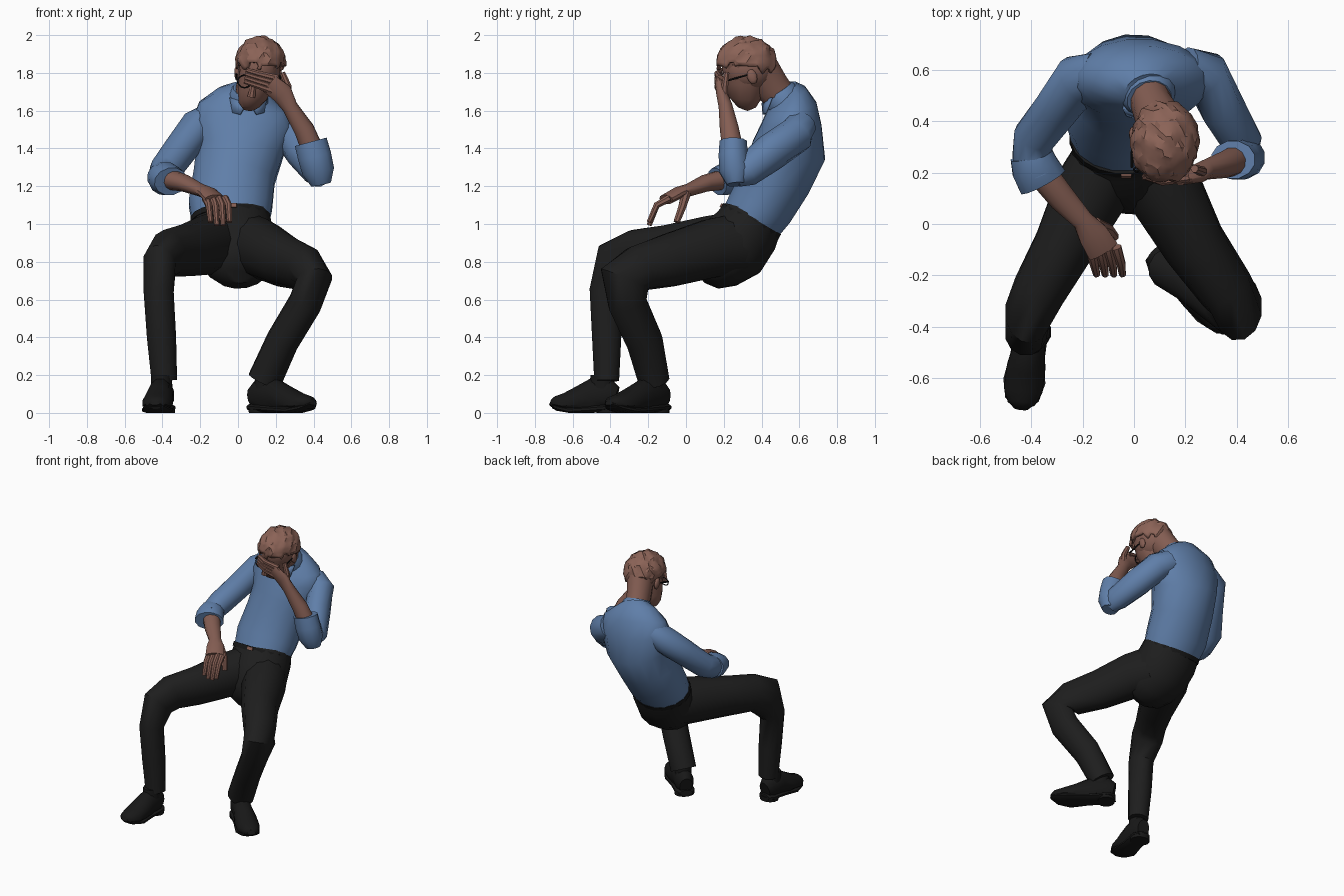
import bpy, bmesh, math, random
from mathutils import Vector, Matrix

random.seed(4)
cube = bpy.data.objects.get("Cube")
if cube:
    bpy.data.objects.remove(cube, do_unlink=True)


def material(name, r, g, b):
    m = bpy.data.materials.new(name)
    m.use_nodes = True
    m.diffuse_color = (r, g, b, 1)
    bsdf = m.node_tree.nodes["Principled BSDF"]
    bsdf.inputs["Base Color"].default_value = (r, g, b, 1)
    bsdf.inputs["Roughness"].default_value = 0.8
    return m


SHIRT = material("blue shirt", .115, .21, .395)
SKIN = material("skin", .23, .11, .085)
HAIR = material("hair", .26, .125, .095)
CLOTH = material("black trousers", .013, .013, .013)
LEATHER = material("black leather", .009, .009, .009)

X, Z = Vector((1, 0, 0)), Vector((0, 0, 1))


def finish(name, bm, mat, angle=40):
    bmesh.ops.recalc_face_normals(bm, faces=bm.faces)
    mesh = bpy.data.meshes.new(name)
    bm.to_mesh(mesh)
    bm.free()
    mesh.materials.append(mat)
    ob = bpy.data.objects.new(name, mesh)
    bpy.context.collection.objects.link(ob)
    bpy.ops.object.select_all(action='DESELECT')
    ob.select_set(True)
    bpy.context.view_layer.objects.active = ob
    bpy.ops.object.shade_smooth_by_angle(angle=math.radians(angle))
    return ob


def loft(name, rings, mat, ref=X, sides=12, floor=None):
    """Skin elliptical rings (x, y, z, half width, half depth); ref is the width axis."""
    bm = bmesh.new()
    centres = [Vector(r[:3]) for r in rings]
    loops = []
    for i, r in enumerate(rings):
        before, after = centres[max(i - 1, 0)], centres[min(i + 1, len(rings) - 1)]
        a, b = (centres[i] - before).normalized(), (after - centres[i]).normalized()
        t = (a + b).normalized()
        u = (ref - t * ref.dot(t)).normalized()
        v = t.cross(u)
        loop = []
        for k in range(sides):
            ang = math.tau * (k + .5) / sides
            p = centres[i] + u * math.cos(ang) * r[3] + v * math.sin(ang) * r[4]
            if floor is not None:
                p.z = max(p.z, floor)
            loop.append(bm.verts.new(p))
        loops.append(loop)
    for lo, hi in zip(loops, loops[1:]):
        for k in range(sides):
            n = (k + 1) % sides
            bm.faces.new((lo[k], lo[n], hi[n], hi[k]))
    bm.faces.new(loops[0])
    bm.faces.new(loops[-1])
    return finish(name, bm, mat)


def rod(name, points, radius, mat, ref=X, sides=8):
    n = len(points) - 1
    return loft(name, [(*p, radius * (1 - .35 * i / n), radius * (1 - .35 * i / n))
                       for i, p in enumerate(points)], mat, ref, sides)


def ball(name, centre, size, mat, rot=None, detail=3):
    bm = bmesh.new()
    bmesh.ops.create_icosphere(bm, subdivisions=detail, radius=1)
    m = Matrix.Translation(centre) @ (rot or Matrix()) @ Matrix.Diagonal((*size, 1))
    bmesh.ops.transform(bm, matrix=m, verts=bm.verts)
    return finish(name, bm, mat)


# Shirt body, leaning forward into rounded shoulders
loft("shirt_body", [
    (-.04, .335, 1.0, .205, .165), (-.04, .4, 1.1, .225, .18), (-.02, .485, 1.25, .22, .19),
    (.01, .545, 1.39, .235, .2), (.025, .56, 1.53, .275, .16),
    (.03, .56, 1.62, .24, .135), (.04, .54, 1.68, .155, .105), (.05, .52, 1.71, .09, .075)],
    SHIRT, sides=16)
loft("shirt_collar", [(.05, .53, 1.64, .115, .1), (.055, .5, 1.685, .105, .1),
                      (.06, .485, 1.71, .088, .085)], SHIRT, sides=14)
for label, s in (("right", -1), ("left", 1)):
    bm = bmesh.new()
    corners = [(.055 + s * .01, .4, 1.64), (.055 + s * .1, .45, 1.67),
               (.055 + s * .085, .42, 1.59), (.055 + s * .045, .405, 1.58)]
    bm.faces.new([bm.verts.new(c) for c in corners])
    flap = finish(label + "_collar_flap", bm, SHIRT)
    flap.modifiers.new("thickness", 'SOLIDIFY').thickness = .01

# Sleeves with rolled cuffs
loft("right_upper_sleeve", [
    (-.14, .58, 1.56, .085, .09), (-.22, .56, 1.51, .095, .1), (-.3, .45, 1.4, .09, .09),
    (-.385, .34, 1.285, .085, .085), (-.4, .27, 1.25, .08, .075),
    (-.37, .2, 1.235, .085, .08)], SHIRT, ref=Z)
loft("right_cuff", [(-.4, .27, 1.25, .08, .085), (-.385, .22, 1.24, .09, .095),
                    (-.355, .165, 1.225, .075, .1)], SHIRT, ref=Z)
loft("left_upper_sleeve", [
    (.2, .6, 1.52, .09, .09), (.28, .58, 1.47, .1, .095), (.345, .45, 1.38, .1, .09),
    (.42, .32, 1.28, .085, .08), (.43, .26, 1.25, .06, .05)], SHIRT, ref=Z)
loft("left_cuff", [(.44, .265, 1.21, .055, .05), (.425, .26, 1.28, .088, .085),
                   (.405, .25, 1.36, .092, .08), (.385, .25, 1.435, .09, .075)], SHIRT)

# Forearms and palms
loft("right_forearm", [(-.36, .2, 1.235, .055, .06), (-.28, .1, 1.215, .045, .055),
                       (-.2, .015, 1.18, .034, .042), (-.16, -.04, 1.165, .032, .06),
                       (-.12, -.105, 1.13, .028, .065)], SKIN, ref=Z)
loft("left_forearm", [(.4, .25, 1.38, .06, .058), (.35, .23, 1.5, .055, .052),
                      (.275, .21, 1.62, .042, .038), (.235, .19, 1.69, .058, .03),
                      (.165, .175, 1.745, .055, .022)], SKIN)

# Fingers: one hand hangs over the thigh, the other covers the eyes
for i in range(4):
    f = i / 3
    rod(f"right_finger_{i}", [(-.17 + .1 * f, -.09, 1.135), (-.155 + .105 * f, -.155, 1.1),
                              (-.145 + .1 * f, -.195, .985 + .05 * abs(f - .5))], .022, SKIN)
    rod(f"left_finger_{i}", [(.18 + .03 * f, .18, 1.705 + .065 * f), (.11, .165, 1.73 + .065 * f),
                             (.035 + .01 * f, .185, 1.755 + .06 * f)], .02, SKIN, ref=Z)
rod("right_thumb", [(-.15, .0, 1.16), (-.1, -.02, 1.09), (-.075, -.05, 1.01)], .027, SKIN)
rod("left_thumb", [(.26, .2, 1.66), (.265, .205, 1.73), (.235, .215, 1.8)], .024, SKIN)

# Neck, skull, jaw
loft("neck", [(.05, .52, 1.65, .08, .085), (.075, .45, 1.73, .082, .098),
              (.11, .38, 1.84, .095, .105)], SKIN)
ball("skull", (.115, .33, 1.83), (.112, .14, .13), SKIN)
loft("jaw", [(.12, .31, 1.86, .108, .12), (.1, .31, 1.76, .1, .115),
             (.075, .315, 1.68, .082, .092), (.06, .31, 1.635, .06, .065),
             (.058, .3, 1.61, .033, .03)], SKIN)
rod("nose", [(.07, .215, 1.67), (.075, .215, 1.7), (.085, .215, 1.76)], .023, SKIN)
for label, x, z in (("right", -.005, 1.8), ("left", .22, 1.78)):
    ball(label + "_ear", (x, .35, z), (.015, .027, .042), SKIN,
         Matrix.Rotation(.3, 4, 'X'), 2)

# Tousled hair cap with a ragged, flaring edge
bm = bmesh.new()
bmesh.ops.create_icosphere(bm, subdivisions=4, radius=1)
below = [v for v in bm.verts if v.co.z < -.2 - .4 * max(v.co.y, 0)
         + .1 * math.sin(9 * math.atan2(v.co.y, v.co.x)) + random.uniform(-.06, .06)]
bmesh.ops.delete(bm, geom=below, context='VERTS')
for v in bm.verts:
    wave = math.sin(9 * v.co.x + 5 * v.co.y) * math.sin(8 * v.co.y - 6 * v.co.z)
    v.co *= 1 + .045 * wave + random.uniform(-.03, .03)
bmesh.ops.transform(bm, verts=bm.verts, matrix=Matrix.Translation((.12, .32, 1.855))
                    @ Matrix.Diagonal((.134, .16, .137, 1)))
hair = finish("hair", bm, HAIR, 25)
hair.modifiers.new("thickness", 'SOLIDIFY').thickness = .018

# Glasses: two rims and side arms
for label, x, side, z in (("right", .035, -.008, 1.755), ("left", .13, .222, 1.75)):
    bpy.ops.mesh.primitive_torus_add(major_segments=12, minor_segments=6, major_radius=.036,
                                     minor_radius=.004, location=(x, .212, z),
                                     rotation=(math.radians(70), 0, 0))
    rim = bpy.context.object
    rim.name = label + "_glasses_rim"
    rim.data.materials.append(LEATHER)
    rod(label + "_glasses_arm", [(side, .22, z + .01), (side, .35, z + .045)], .006, LEATHER)

# Trousers
loft("trouser_seat", [
    (-.04, .35, 1.03, .21, .17), (-.03, .315, .96, .215, .185),
    (-.015, .25, .88, .21, .2), (.005, .17, .81, .19, .17), (.015, .11, .77, .16, .13),
    (.02, .07, .75, .09, .07)], CLOTH, sides=16)
loft("belt", [(-.04, .335, 1.0, .213, .176), (-.04, .35, 1.028, .213, .176)], LEATHER, sides=20)
loft("belt_buckle", [(-.03, .183, 1.088, .03, .008), (-.03, .192, 1.108, .03, .008)],
     SKIN, sides=4)
loft("right_trouser_leg", [
    (-.09, .27, .9, .14, .17), (-.16, .14, .89, .15, .16), (-.275, -.09, .86, .12, .14),
    (-.37, -.26, .845, .105, .13), (-.415, -.355, .79, .09, .145), (-.42, -.425, .64, .082, .09),
    (-.405, -.42, .4, .08, .08), (-.39, -.42, .17, .07, .068)], CLOTH)
loft("left_trouser_leg", [
    (.05, .27, .89, .14, .17), (.12, .13, .87, .15, .16), (.235, -.08, .81, .125, .145),
    (.355, -.25, .765, .11, .125), (.405, -.325, .71, .095, .14), (.355, -.31, .58, .09, .105),
    (.235, -.22, .38, .088, .1), (.14, -.17, .17, .092, .085)], CLOTH)


# Shoes: upper, sole and heel set along a line from heel to toe
def shoe(label, heel, toe):
    heel, toe = Vector(heel), Vector(toe)
    across = (toe - heel).normalized().cross(Z)

    def at(f, z, w, h):
        return (*(heel.lerp(toe, f).xy), z, w, h)
    loft(label + "_shoe", [
        at(0, .08, .045, .06), at(.1, .09, .064, .09), at(.35, .09, .066, .095),
        at(.55, .065, .078, .08), at(.8, .05, .078, .055), at(.95, .055, .055, .035),
        at(1, .06, .025, .015)], LEATHER, across, floor=.02)
    loft(label + "_sole", [
        at(-.02, .03, .045, .02), at(.08, .028, .07, .025), at(.4, .02, .07, .025),
        at(.7, .014, .085, .025), at(.9, .028, .068, .018), at(1.01, .05, .028, .01)],
        LEATHER, across, floor=0)
    for part, f, rings in (("heel", .13, ((0, .068, .06), (.035, .07, .062))),
                           ("ankle", .22, ((.08, .06, .075), (.2, .055, .06)))):
        loft(label + "_shoe_" + part, [at(f, *ring) for ring in rings], LEATHER, across)


shoe("right", (-.395, -.37, 0), (-.44, -.715, 0))
shoe("left", (.08, -.115, 0), (.395, -.405, 0))
